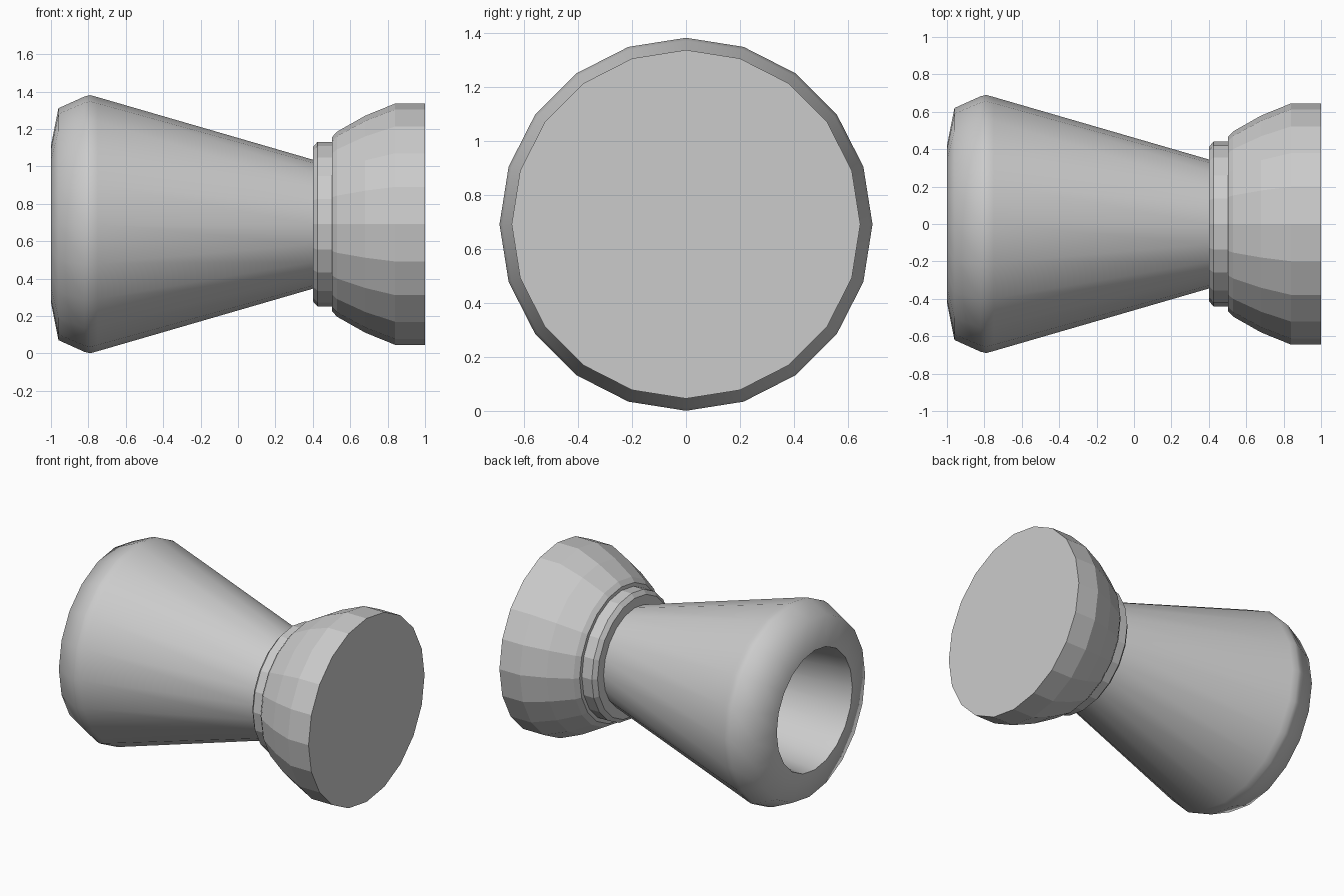
import bpy, bmesh, math

if "Cube" in bpy.data.objects:
    bpy.data.objects.remove(bpy.data.objects["Cube"])

SIDES = 20
AXIS_Z = 0.691


def lathe(name, profile, smooth_angle=None):
    """Spin (x, radius) points around the x axis; radius 0 ends as a closed cap."""
    bm = bmesh.new()
    rings = []
    for x, r in profile:
        ring = []
        for i in range(SIDES):
            a = 2 * math.pi * i / SIDES
            ring.append(bm.verts.new((x, r * math.sin(a), AXIS_Z + r * math.cos(a))))
        rings.append(ring)
    for a, b in zip(rings, rings[1:]):
        for i in range(SIDES):
            j = (i + 1) % SIDES
            bm.faces.new((a[i], a[j], b[j], b[i]))
    bm.faces.new(rings[0])
    bm.faces.new(rings[-1])
    bmesh.ops.recalc_face_normals(bm, faces=bm.faces)
    mesh = bpy.data.meshes.new(name)
    bm.to_mesh(mesh)
    bm.free()
    obj = bpy.data.objects.new(name, mesh)
    bpy.context.collection.objects.link(obj)
    if smooth_angle:
        bpy.ops.object.select_all(action='DESELECT')
        obj.select_set(True)
        bpy.context.view_layer.objects.active = obj
        bpy.ops.object.shade_smooth_by_angle(angle=math.radians(smooth_angle))
    return obj


# Smooth tapered body: closed neck, outer wall, rounded lip, then the deep bore
lathe("tapered_body", [
    (0.42, 0.34), (0.40, 0.345), (-0.75, 0.679), (-0.79, 0.69), (-0.82, 0.683),
    (-0.96, 0.62), (-1.0, 0.42),
    (-0.93, 0.41), (-0.85, 0.405), (0.36, 0.27),
], smooth_angle=60)

# Faceted collar between the body and the flared end
lathe("collar", [(0.40, 0.412), (0.425, 0.44), (0.51, 0.44)])

# Faceted bowl-shaped end with a flat closing face
lathe("flared_end", [
    (0.502, 0.465), (0.53, 0.495), (0.68, 0.58), (0.84, 0.645), (1.0, 0.645),
])
